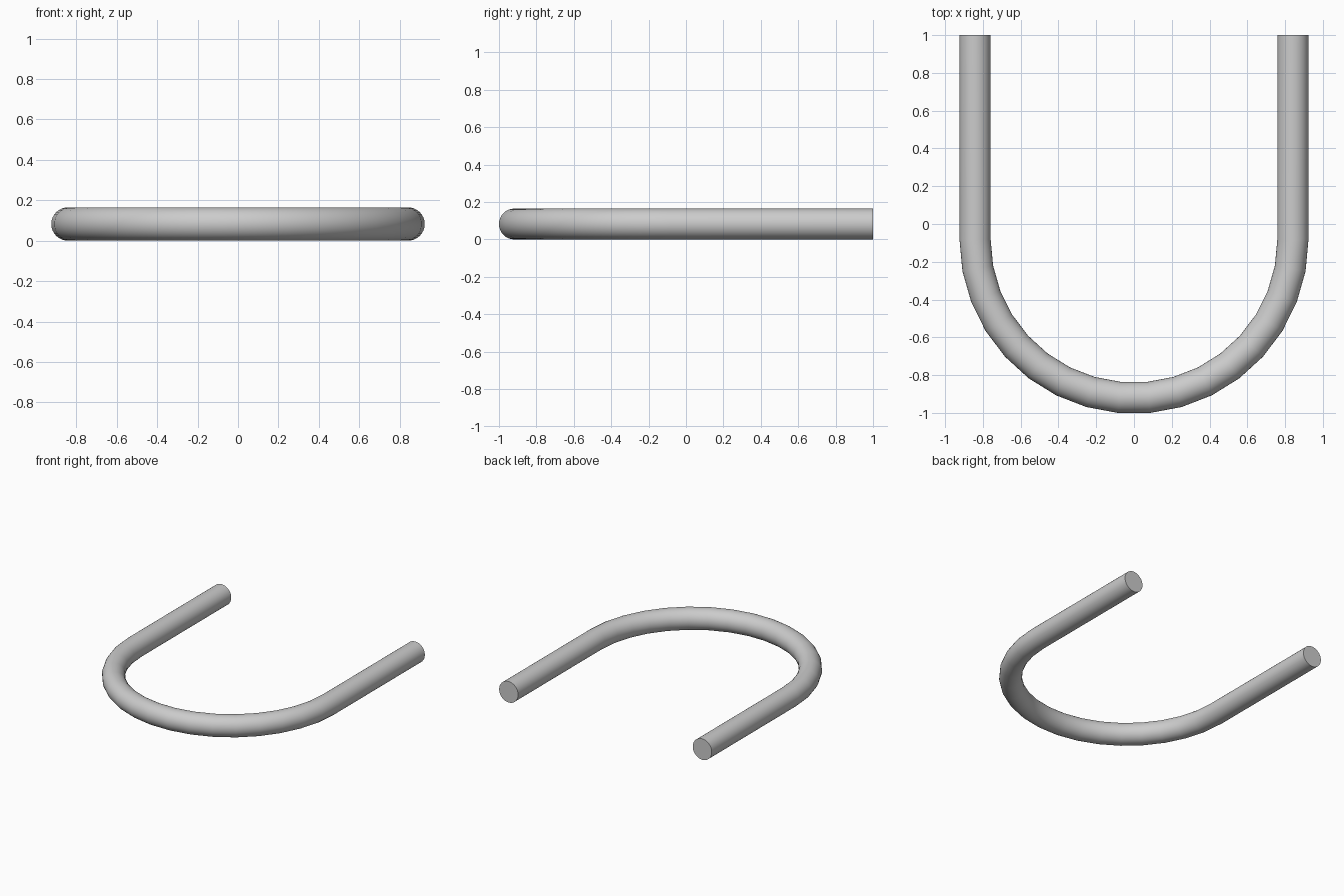
import bpy, bmesh
from math import pi, radians
from mathutils import Matrix, Vector

if "Cube" in bpy.data.objects:
    bpy.data.objects.remove(bpy.data.objects["Cube"])

TUBE_R = 0.0825    # tube radius
BEND_R = 0.8415    # centreline radius of the bend
BEND_Y = -0.08     # y of the bend centre
BEND_STEPS = 17
END_Y = 1.0

bm = bmesh.new()

# round end cap at the tip of the right leg, facing along y
place = Matrix.Translation((BEND_R, END_Y, TUBE_R)) @ Matrix.Rotation(pi / 2, 4, 'X')
bmesh.ops.create_circle(bm, cap_ends=True, segments=32, radius=TUBE_R, matrix=place)
ring = bm.edges[:]


def extrude_leg(edges, dy):
    """Extrude an open ring straight along y and return the new ring."""
    geom = bmesh.ops.extrude_edge_only(bm, edges=edges)['geom']
    verts = [g for g in geom if isinstance(g, bmesh.types.BMVert)]
    bmesh.ops.translate(bm, verts=verts, vec=(0, dy, 0))
    vs = set(verts)
    return [g for g in geom if isinstance(g, bmesh.types.BMEdge)
            and all(v in vs for v in g.verts)]


# right leg, half-circle bend, left leg
leg = END_Y - BEND_Y
ring = extrude_leg(ring, -leg)
last = bmesh.ops.spin(bm, geom=ring, cent=(0, BEND_Y, TUBE_R), axis=(0, 0, 1),
                      angle=-pi, steps=BEND_STEPS, use_duplicate=False)['geom_last']
ring = [g for g in last if isinstance(g, bmesh.types.BMEdge)]
ring = extrude_leg(ring, leg)
bmesh.ops.contextual_create(bm, geom=ring)
bmesh.ops.recalc_face_normals(bm, faces=bm.faces[:])

mesh = bpy.data.meshes.new("u_bent_rod")
bm.to_mesh(mesh)
bm.free()
rod = bpy.data.objects.new("u_bent_rod", mesh)
bpy.context.collection.objects.link(rod)

# smooth tube, crisp flat ends
bpy.context.view_layer.objects.active = rod
rod.select_set(True)
bpy.ops.object.shade_smooth_by_angle(angle=radians(40))
